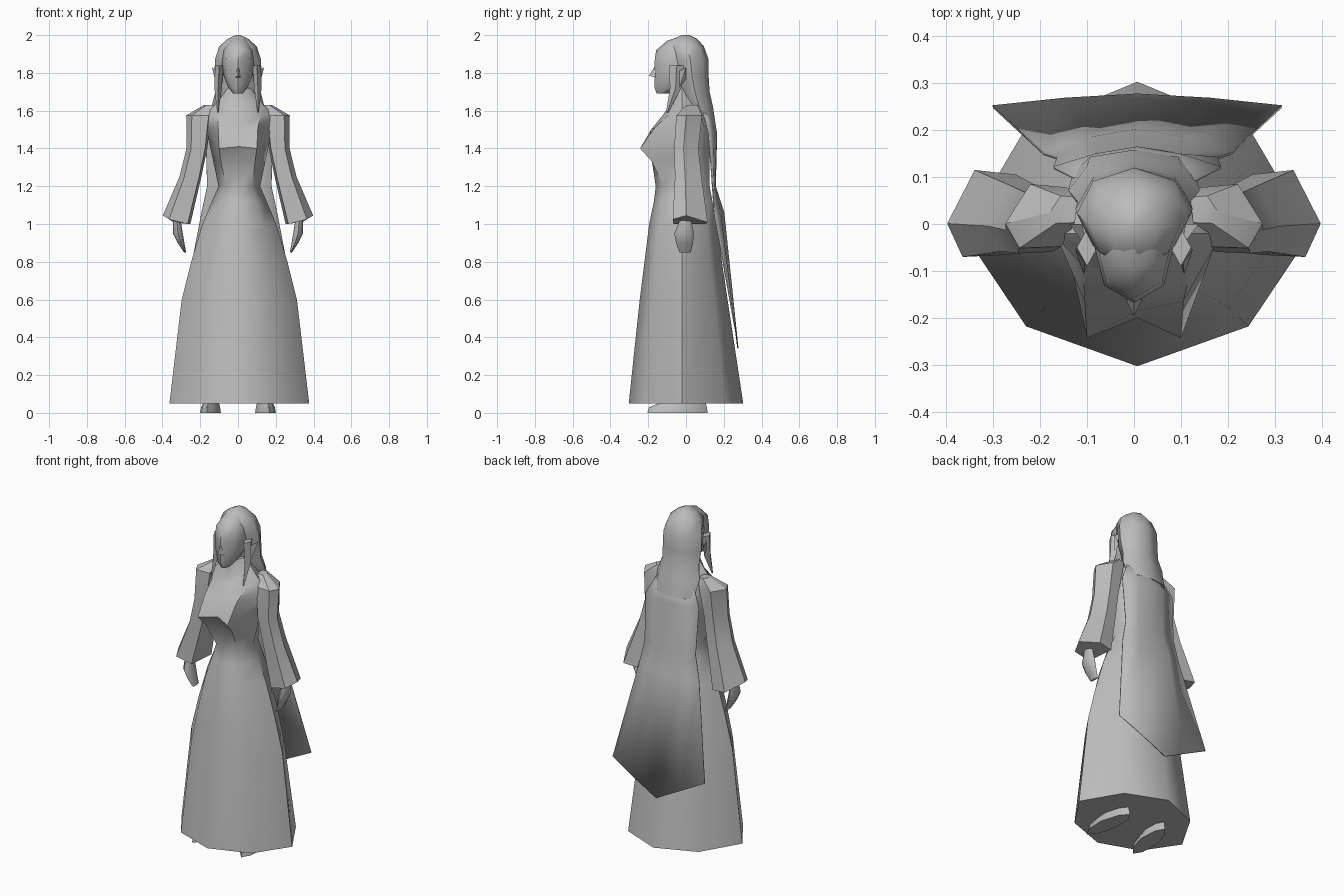
import bpy, bmesh, math

if "Cube" in bpy.data.objects:
    bpy.data.objects.remove(bpy.data.objects["Cube"])

grey = bpy.data.materials.new("plain grey")
grey.diffuse_color = (0.5, 0.5, 0.5, 1)
grey.use_nodes = True
grey.node_tree.nodes["Principled BSDF"].inputs["Base Color"].default_value = grey.diffuse_color


def make(name, verts, faces, angle=48):
    """Mesh object with outward normals, smooth below the given angle."""
    bm = bmesh.new()
    vs = [bm.verts.new(v) for v in verts]
    for f in faces:
        bm.faces.new([vs[i] for i in f])
    bmesh.ops.recalc_face_normals(bm, faces=bm.faces)
    for f in bm.faces:
        f.smooth = True
    for e in bm.edges:
        e.smooth = e.calc_face_angle(0) < math.radians(angle)
    me = bpy.data.meshes.new(name)
    bm.to_mesh(me)
    bm.free()
    me.materials.append(grey)
    ob = bpy.data.objects.new(name, me)
    bpy.context.collection.objects.link(ob)
    return ob


def loft(name, rings, angle=48):
    """Skin a stack of equal rings and cap both ends."""
    n = len(rings[0])
    faces = [tuple(range(n)), tuple(range((len(rings) - 1) * n, len(rings) * n))]
    for r in range(len(rings) - 1):
        for i in range(n):
            j = (i + 1) % n
            faces.append((r * n + i, r * n + j, (r + 1) * n + j, (r + 1) * n + i))
    return make(name, [p for ring in rings for p in ring], faces, angle)


def octagon(z, hw, yf, yb, cx=0, ys=None, dx=0.64, dy=0.7):
    """Ring with front, side and back points, and diagonal corners between."""
    ys = (yf + yb) / 2 if ys is None else ys
    f, b = ys + dy * (yf - ys), ys + dy * (yb - ys)
    pts = [(0, yf), (dx, f), (1, ys), (dx, b), (0, yb), (-dx, b), (-1, ys), (-dx, f)]
    return [(cx + x * hw, y, z) for x, y in pts]


# Robe: skirt, waist, bust, shoulders and neck
rows = [(0.05, .37, -.303, .303), (0.6, .305, -.245, .22), (0.8, .255, -.22, .19),
        (1.0, .195, -.195, .165), (1.12, .145, -.17, .14), (1.2, .11, -.16, .125),
        (1.34, .14, -.175, .125), (1.41, .155, -.20, .13), (1.5, .175, -.185, .14),
        (1.58, .18, -.12, .13), (1.63, .13, -.085, .12), (1.72, .06, -.08, .06)]
rings = [octagon(z, hw, yf, yb, 0.007, ys=-0.02) for z, hw, yf, yb in rows]
for i, s in ((1, 1), (7, -1)):                       # bust points and their slopes
    rings[7][i] = (s * 0.1, -0.243, 1.40)
    rings[8][i] = (s * 0.105, -0.165, 1.51)
    rings[6][i] = (s * 0.09, -0.18, 1.33)
loft("robe", rings)

# Cape: sheet hanging from the upper back to a point
cape = [(1.63, 1.64, .10, .08, .13), (1.48, 1.48, .178, .12, .162),
        (1.2, 1.2, .17, .14, .155), (1.06, 1.06, .20, .15, .20),
        (.50, .34, .308, .25, .275)]
verts = []
for ze, zc, hw, ye, yc in cape:
    for u in (-1, -.5, 0, .5, 1):
        t = abs(u)
        verts.append((0.007 + u * hw, yc + (ye - yc) * t ** 1.5, zc + (ze - zc) * t))
quads = [(r * 5 + c, r * 5 + c + 1, r * 5 + c + 6, r * 5 + c + 5)
         for r in range(len(cape) - 1) for c in range(4)]
ob = make("cape", verts, quads)
mod = ob.modifiers.new("thickness", 'SOLIDIFY')
mod.thickness, mod.offset = 0.006, 0

# Head with a narrow chin
head = [(1.69, .025, -.155, -.07), (1.72, .05, -.166, -.02), (1.78, .075, -.166, .05),
        (1.85, .085, -.168, .08), (1.92, .08, -.158, .08), (1.97, .055, -.10, .06),
        (1.995, .015, -.03, .03)]
loft("head", [octagon(*r, dx=.75) for r in head])

# Nose
make("nose", [(0, -.196, 1.785), (-.018, -.16, 1.775), (.018, -.16, 1.775), (0, -.163, 1.84)],
     [(0, 1, 2), (0, 1, 3), (0, 2, 3), (1, 2, 3)], 10)

# Hair flowing down the back into the cape
hair = [(1.52, .13, .06, .158), (1.62, .14, .0, .143), (1.70, .12, -.03, .125),
        (1.78, .125, -.055, .12), (1.87, .122, -.075, .12), (1.94, .10, -.09, .095),
        (1.98, .055, -.07, .06), (2.0, .012, -.02, .02)]
loft("hair", [octagon(*r, dx=.72) for r in hair])

# Paired parts
for s, side in ((1, "left"), (-1, "right")):
    # Hair lock in front of the shoulder
    lock = [(1.84, .10, -.05, .022, .04), (1.72, .105, -.055, .02, .03),
            (1.59, .107, -.10, .003, .006)]
    loft(side + "_lock", [[(s * (cx + a * rx), cy + b * ry, z)
                           for a, b in ((1, 0), (0, 1), (-1, 0), (0, -1))]
                          for z, cx, cy, rx, ry in lock], 30)

    # Pointed ear
    make(side + "_ear", [(s * .138, .0, 1.83), (s * .10, -.05, 1.80),
                         (s * .11, .0, 1.77), (s * .11, -.035, 1.72)],
         [(0, 1, 2), (0, 1, 3), (0, 2, 3), (1, 2, 3)], 10)

    # Five-sided sleeve, flared at the cuff
    pent = ((1, -.2), (.2, 1), (-1, .9), (-.8, -.9), (.55, -.95))
    sleeve = [(1.63, .15, .03, .03, .03, 0), (1.575, .208, .015, .066, .07, 0),
              (1.4, .218, .0, .055, .066, 0), (1.25, .252, .01, .058, .072, 0),
              (1.0, .325, .02, .073, .095, .045)]
    loft(side + "_sleeve",
         [[(s * (cx + a * rx), cy + b * ry, z + lift * max(a, 0))
           for a, b in pent] for z, cx, cy, rx, ry, lift in sleeve], 35)

    # Hand
    hand = [(1.04, .325, .0, .018, .025), (.95, .318, -.01, .026, .052),
            (.90, .302, -.008, .018, .045), (.85, .28, -.005, .006, .03)]
    loft(side + "_hand", [octagon(z, rx, cy - ry, cy + ry, s * cx)
                          for z, cx, cy, rx, ry in hand])

    # Foot, turned slightly outwards
    foot = [(0, .055, -.205, .115), (.03, .05, -.195, .11), (.07, .035, -.10, .10)]
    loft(side + "_foot", [[(x - s * .12 * y, y, z)
                           for x, y, z in octagon(*r, cx=s * .14)] for r in foot], 35)
